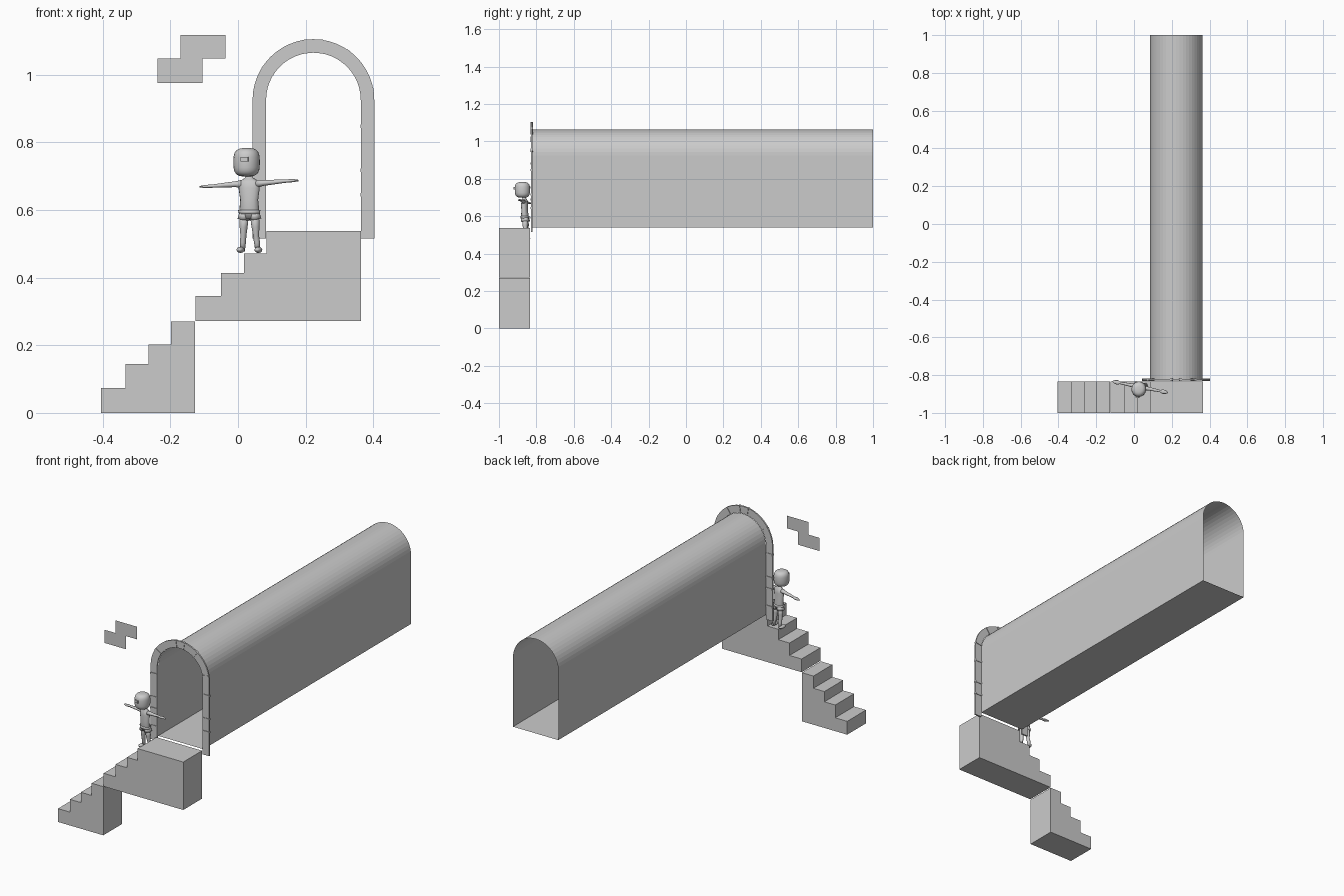
import bpy, bmesh, math
from mathutils import Vector, Matrix

if "Cube" in bpy.data.objects:
    bpy.data.objects.remove(bpy.data.objects["Cube"])

stone = bpy.data.materials.new("plain grey")
stone.diffuse_color = (0.6, 0.6, 0.6, 1)
stone.use_nodes = True
stone.node_tree.nodes["Principled BSDF"].inputs["Base Color"].default_value = stone.diffuse_color


def finish(name, bm, smooth=False, matrix=None):
    if matrix:
        bm.transform(matrix)
    bmesh.ops.recalc_face_normals(bm, faces=bm.faces)
    mesh = bpy.data.meshes.new(name)
    bm.to_mesh(mesh)
    bm.free()
    mesh.materials.append(stone)
    for p in mesh.polygons:
        p.use_smooth = smooth
    ob = bpy.data.objects.new(name, mesh)
    bpy.context.collection.objects.link(ob)
    return ob


def extrude(name, profile, y0, y1=None):
    """Fill an xz outline at y0 and, if y1 is given, extrude it into a solid."""
    bm = bmesh.new()
    face = bm.faces.new([bm.verts.new((x, y0, z)) for x, z in profile])
    if y1 is not None:
        res = bmesh.ops.extrude_face_region(bm, geom=[face], use_keep_orig=True)
        verts = [g for g in res["geom"] if isinstance(g, bmesh.types.BMVert)]
        bmesh.ops.translate(bm, verts=verts, vec=(0, y1 - y0, 0))
    return finish(name, bm)


def loft(name, stations, up, matrix, sides=14):
    """Closed tube through (x, y, z, radius_a, radius_b) stations."""
    bm = bmesh.new()
    pts = [Vector(s[:3]) for s in stations]
    rings = []
    for i, s in enumerate(stations):
        t = (pts[min(i + 1, len(pts) - 1)] - pts[max(i - 1, 0)]).normalized()
        a = Vector(up).cross(t).normalized()
        b = t.cross(a)
        ring = []
        for k in range(sides):
            w = math.tau * k / sides
            ring.append(bm.verts.new(pts[i] + a * s[3] * math.cos(w) + b * s[4] * math.sin(w)))
        rings.append(ring)
    for r0, r1 in zip(rings, rings[1:]):
        for k in range(sides):
            j = (k + 1) % sides
            bm.faces.new((r0[k], r0[j], r1[j], r1[k]))
    bm.faces.new(rings[0])
    bm.faces.new(rings[-1])
    return finish(name, bm, True, matrix)


def ellipsoid(name, centre, radii, matrix, power=1.0):
    """Sphere with optional squaring of its vertical profile."""
    bm = bmesh.new()
    bmesh.ops.create_uvsphere(bm, u_segments=24, v_segments=16, radius=1)
    for v in bm.verts:
        h = math.hypot(v.co.x, v.co.y)
        if h > 1e-5:
            k = h ** power / h
            v.co.x *= k
            v.co.y *= k
        v.co.z = math.copysign(abs(v.co.z) ** power, v.co.z)
        v.co = Vector([c + r * q for c, r, q in zip(centre, radii, v.co)])
    return finish(name, bm, True, matrix)


def box(name, centre, size, matrix=Matrix()):
    bm = bmesh.new()
    bmesh.ops.create_cube(bm, size=1)
    return finish(name, bm, False, matrix @ Matrix.Translation(centre) @ Matrix.Diagonal((*size, 1)))


# two stair flights
def stairs(name, x_end, z_base, steps):
    prof = [(steps[0][0], z_base)]
    for i, (x, z) in enumerate(steps):
        nxt = steps[i + 1][0] if i + 1 < len(steps) else x_end
        prof += [(x, z), (nxt, z)]
    extrude(name, prof + [(x_end, z_base)], -1.0, -0.835)


stairs("lower_stairs", -0.127, 0.0,
       [(-0.405, 0.074), (-0.332, 0.145), (-0.265, 0.202), (-0.198, 0.27)])
stairs("upper_stairs", 0.364, 0.272,
       [(-0.125, 0.345), (-0.051, 0.414), (0.018, 0.472), (0.084, 0.538)])

# arched tunnel, a thin sheet open at both ends
CX, SPRING = 0.223, 0.925


def arch(r, z_base, n=24):
    arc = [(CX + r * math.cos(math.pi * k / n), SPRING + r * math.sin(math.pi * k / n))
           for k in range(n + 1)]
    return [(CX + r, z_base)] + arc + [(CX - r, z_base)]


bm = bmesh.new()
loops = [[bm.verts.new((x, y, z)) for x, z in arch(0.139, 0.54)] for y in (-0.82, 1.0)]
n = len(loops[0])
for k in range(n):
    j = (k + 1) % n
    bm.faces.new((loops[0][k], loops[0][j], loops[1][j], loops[1][k]))
finish("tunnel", bm)

# flat stone arch around the mouth
bm = bmesh.new()
inner, outer = arch(0.14, 0.515), arch(0.18, 0.515)
grid = [[[bm.verts.new((x, y, z)) for x, z in path] for path in (inner, outer)]
        for y in (-0.828, -0.82)]
(fi, fo), (bi, bo) = grid
for k in range(n - 1):
    for p, q in ((fi, fo), (fo, bo), (bo, bi), (bi, fi)):
        bm.faces.new((p[k], p[k + 1], q[k + 1], q[k]))
for k in (0, n - 1):
    bm.faces.new((fi[k], fo[k], bo[k], bi[k]))
finish("mouth_arch", bm)

# thin joints between the arch stones
for side, heights in ((-1, (0.882, 0.753, 0.69, 0.592)), (1, (0.847, 0.717, 0.645))):
    for z in heights:
        box("arch_joint", (CX + side * 0.16, -0.824, z), (0.041, 0.014, 0.01))
for deg in (147, 99, 82, 55, 10):
    w = math.radians(deg)
    m = Matrix.Translation((CX, -0.824, SPRING)) @ Matrix.Rotation(-w, 4, 'Y')
    box("arch_joint", (0.16, 0, 0), (0.041, 0.014, 0.01), m)

# stepped wall patch, a single sheet
extrude("wall_patch", [(-0.238, 0.975), (-0.105, 0.975), (-0.105, 1.048), (-0.037, 1.048),
                       (-0.037, 1.118), (-0.17, 1.118), (-0.17, 1.048), (-0.238, 1.048)], -0.833)

# figure, modelled facing -y and turned slightly
M = Matrix.Translation((0.033, -0.863, 0)) @ Matrix.Rotation(math.radians(-11.5), 4, 'Z')
loft("torso", [(0, 0.004, 0.575, 0.022, 0.016), (0, 0.002, 0.60, 0.030, 0.02),
               (0, 0, 0.63, 0.027, 0.017), (0, 0, 0.665, 0.032, 0.018),
               (0, 0, 0.685, 0.030, 0.015), (0, -0.002, 0.694, 0.013, 0.010),
               (0, -0.007, 0.71, 0.010, 0.010)], (0, 1, 0), M)
ellipsoid("head", (-0.005, -0.013, 0.741), (0.039, 0.041, 0.042), M, 0.62)
box("nose", (-0.003, -0.053, 0.750), (0.022, 0.012, 0.013), M)
loft("waistband", [(0, 0.002, 0.588, 0.031, 0.022), (0, 0.002, 0.60, 0.034, 0.023)], (0, 1, 0), M)

for s, tag in ((-1, "left"), (1, "right")):
    tilt = 0.009 * s
    # arm with a flattened hand
    loft(tag + "_arm", [(s * 0.022, 0, 0.677, 0.012, 0.012),
                        (s * 0.04, 0, 0.678 + tilt * 0.2, 0.010, 0.009),
                        (s * 0.075, 0, 0.678 + tilt * 0.5, 0.008, 0.007),
                        (s * 0.108, 0, 0.678 + tilt * 0.8, 0.006, 0.005),
                        (s * 0.122, 0, 0.678 + tilt * 0.9, 0.012, 0.005),
                        (s * 0.138, 0, 0.678 + tilt, 0.009, 0.004),
                        (s * 0.149, 0, 0.678 + tilt, 0.003, 0.002)], (0, 0, 1), M)
    # leg, shorts cuff and foot
    loft(tag + "_leg", [(s * 0.015, 0.004, 0.59, 0.014, 0.015),
                        (s * 0.018, 0.006, 0.55, 0.012, 0.013),
                        (s * 0.019, 0.008, 0.525, 0.009, 0.010),
                        (s * 0.021, 0.012, 0.505, 0.009, 0.010),
                        (s * 0.023, 0.014, 0.478, 0.007, 0.008)], (0, 1, 0), M)
    loft(tag + "_cuff", [(s * 0.015, 0.004, 0.592, 0.015, 0.019),
                         (s * 0.018, 0.005, 0.572, 0.018, 0.020)], (0, 1, 0), M)
    ellipsoid(tag + "_foot", (s * 0.027, 0.004, 0.482), (0.011, 0.022, 0.009), M)
